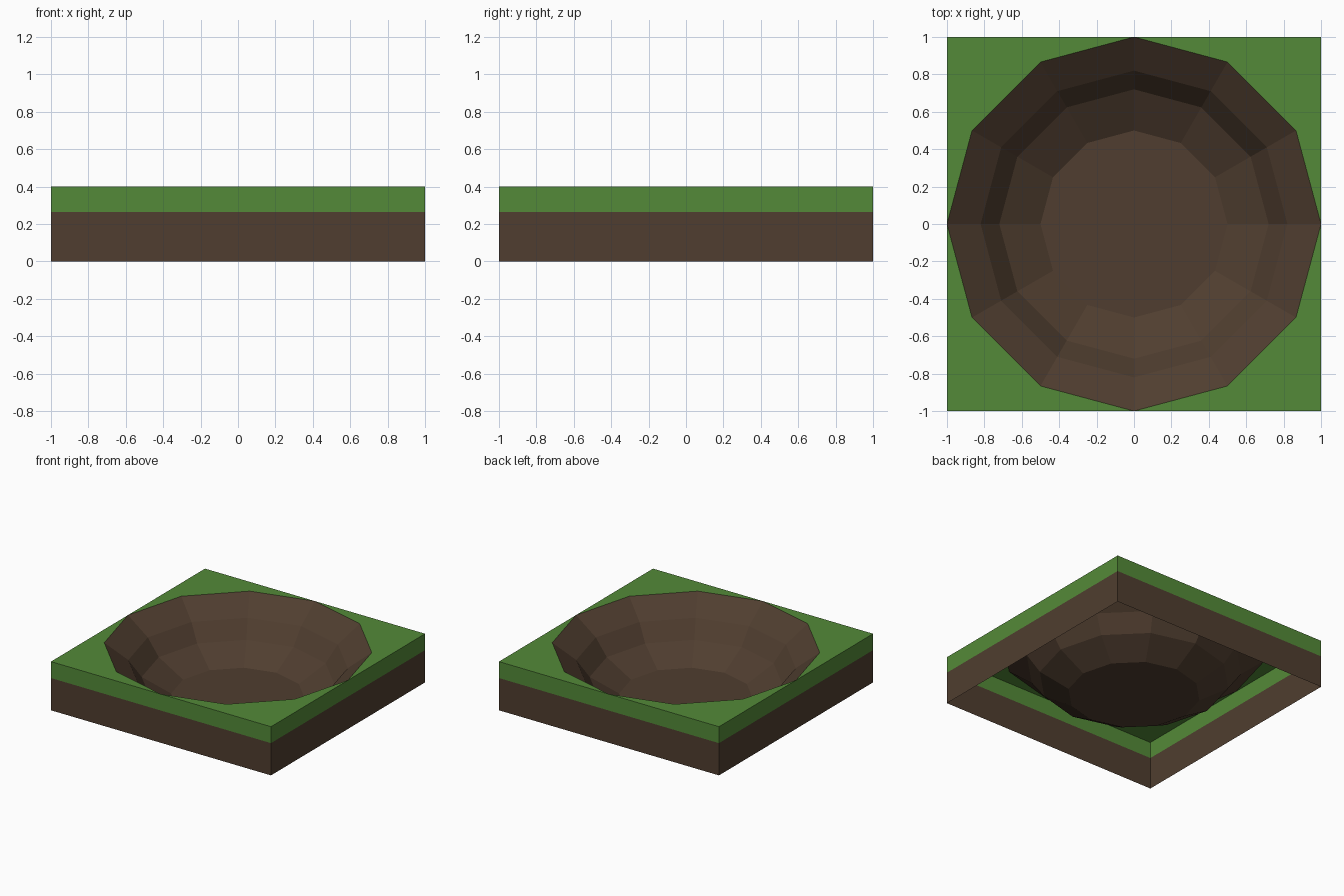
import bpy, bmesh, math

if "Cube" in bpy.data.objects:
    bpy.data.objects.remove(bpy.data.objects["Cube"])


def material(name, rgb):
    m = bpy.data.materials.new(name)
    m.diffuse_color = (*rgb, 1)
    m.use_nodes = True
    m.node_tree.nodes["Principled BSDF"].inputs["Base Color"].default_value = m.diffuse_color
    return m


grass = material("grass green", (0.088, 0.255, 0.040))
soil = material("soil brown", (0.080, 0.048, 0.029))
TOP, SEAM, SIDES = 0.40, 0.265, 12


def finish(name, bm, mats):
    me = bpy.data.meshes.new(name)
    bm.to_mesh(me)
    bm.free()
    for m in mats:
        me.materials.append(m)
    ob = bpy.data.objects.new(name, me)
    bpy.context.collection.objects.link(ob)
    return ob


def ring(bm, r, z):
    return [bm.verts.new((r * math.cos(math.tau * i / SIDES),
                          r * math.sin(math.tau * i / SIDES), z))
            for i in range(SIDES)]


def bridge(bm, lower, upper, mat=0):
    n = len(lower)
    for i in range(n):
        j = (i + 1) % n
        bm.faces.new((lower[i], lower[j], upper[j], upper[i])).material_index = mat


# Outer walls: open-bottomed square, soil below and grass above
bm = bmesh.new()
corners = [(1, 1), (-1, 1), (-1, -1), (1, -1)]
loops = [[bm.verts.new((x, y, z)) for x, y in corners] for z in (0, SEAM, TOP)]
bridge(bm, loops[0], loops[1], 0)
bridge(bm, loops[1], loops[2], 1)
finish("ground_walls", bm, [soil, grass])

# Grass top: four corner pieces around the round opening
bm = bmesh.new()
rim = ring(bm, 1, TOP)
for q, (x, y) in enumerate(corners):
    arc = [rim[(q * 3 + k) % SIDES] for k in range(4)]
    c = bm.verts.new((x, y, TOP))
    for a, b in zip(arc, arc[1:]):
        bm.faces.new((c, b, a))
finish("grass_top", bm, [grass])

# Crater: faceted bowl with a flat floor
bm = bmesh.new()
profile = [(0.5, 0.003), (0.72, 0.13), (0.82, SEAM), (1.0, TOP)]
rings = [ring(bm, r, z) for r, z in profile]
for lo, hi in zip(rings, rings[1:]):
    bridge(bm, hi, lo)
bm.faces.new(rings[0])
finish("crater_bowl", bm, [soil])
